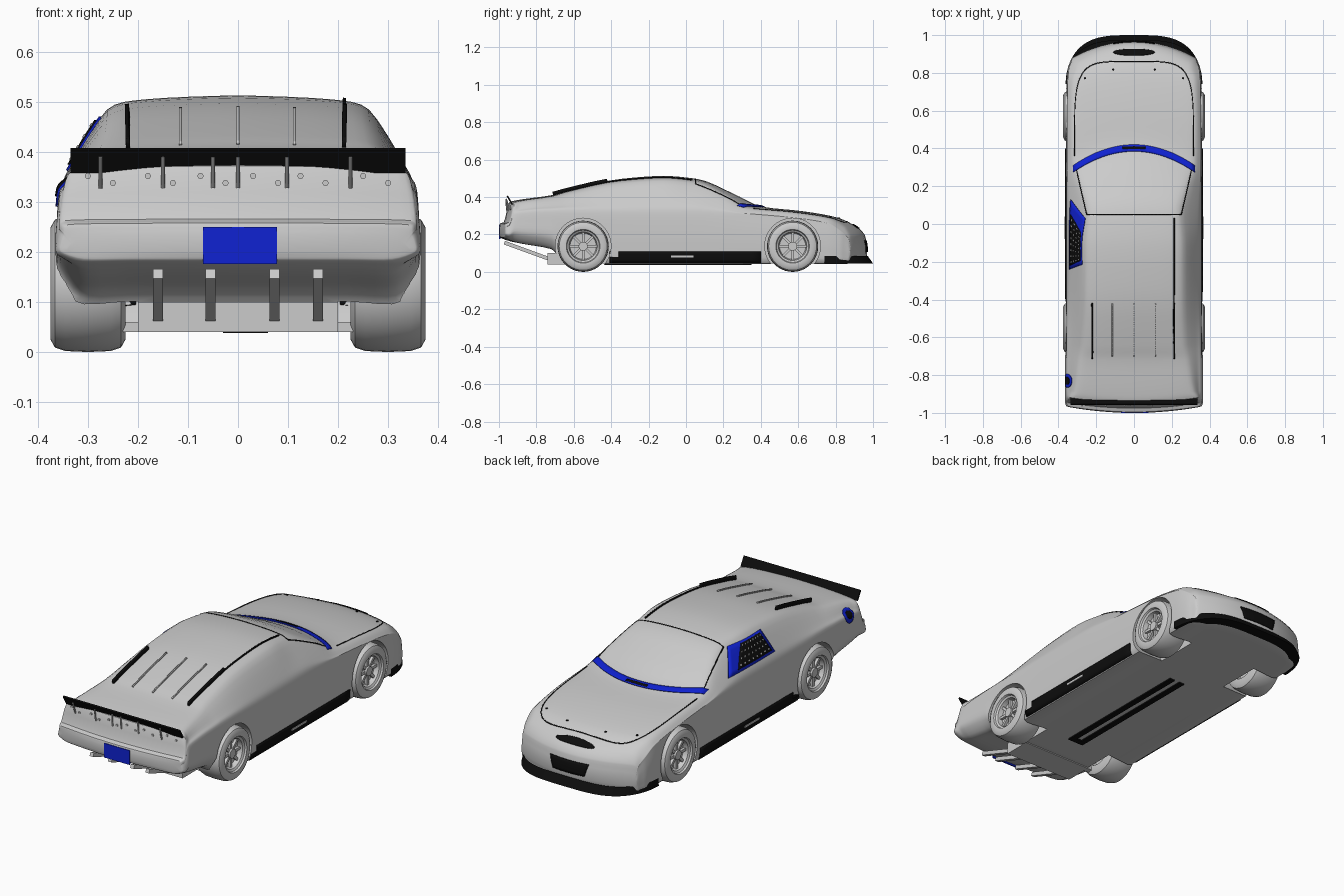
import bpy, bmesh, math
from mathutils import Vector
from mathutils.bvhtree import BVHTree

old = bpy.data.objects.get("Cube")
if old:
    bpy.data.objects.remove(old, do_unlink=True)


def material(name, rgb):
    m = bpy.data.materials.new(name)
    m.use_nodes = True
    m.diffuse_color = (*rgb, 1)
    m.node_tree.nodes["Principled BSDF"].inputs["Base Color"].default_value = (*rgb, 1)
    return m


GREY = material("light grey", (0.6, 0.6, 0.6))
BLACK = material("black", (0.004, 0.004, 0.004))
BLUE = material("blue", (0.005, 0.016, 0.65))


def activate(ob):
    bpy.ops.object.select_all(action='DESELECT')
    ob.select_set(True)
    bpy.context.view_layer.objects.active = ob


def mesh_object(name, verts, faces, mat, fix=True, smooth=True):
    me = bpy.data.meshes.new(name)
    me.from_pydata([tuple(v) for v in verts], [], faces)
    bm = bmesh.new()
    bm.from_mesh(me)
    if fix:
        bmesh.ops.remove_doubles(bm, verts=bm.verts, dist=1e-5)
        bmesh.ops.recalc_face_normals(bm, faces=bm.faces)
    bm.to_mesh(me)
    bm.free()
    me.materials.append(mat)
    ob = bpy.data.objects.new(name, me)
    bpy.context.collection.objects.link(ob)
    if smooth:
        activate(ob)
        bpy.ops.object.shade_smooth_by_angle(angle=math.radians(35))
    return ob


def box(name, mat, centre, size, tilt=0):
    bpy.ops.mesh.primitive_cube_add(size=1, location=centre, rotation=(tilt, 0, 0))
    ob = bpy.context.object
    ob.name, ob.scale = name, size
    ob.data.materials.append(mat)
    return ob


def rod(name, mat, a, b, radius, sides=10):
    a, b = Vector(a), Vector(b)
    bpy.ops.mesh.primitive_cylinder_add(vertices=sides, radius=radius, depth=(b - a).length,
                                        location=(a + b) / 2)
    ob = bpy.context.object
    ob.name = name
    ob.rotation_euler = (b - a).to_track_quat('Z', 'Y').to_euler()
    ob.data.materials.append(mat)
    return ob


def lerp(a, b, t):
    return a + (b - a) * t


# Body stations: y, bow, half width, bottom, shoulder, glass base half width, roof half width, top
STATIONS = [
    (-1.0, -.03, .34, .2, .215, .33, .31, .235),
    (-.995, -.03, .355, .185, .235, .35, .34, .258),
    (-.975, -.03, .362, .175, .245, .358, .345, .266),
    (-.945, -.03, .362, .165, .31, .35, .33, .372),
    (-.9, -.02, .362, .155, .32, .342, .31, .384),
    (-.72, 0, .362, .125, .33, .338, .285, .41),
    (-.64, 0, .362, .045, .33, .336, .27, .433),
    (-.35, 0, .36, .045, .325, .335, .262, .497),
    (-.12, 0, .36, .045, .325, .335, .262, .513),
    (.06, .02, .36, .045, .325, .335, .25, .497),
    (.25, .06, .36, .045, .315, .343, .285, .42),
    (.41, .1, .36, .045, .305, .35, .315, .348),
    (.62, .07, .36, .045, .285, .352, .32, .325),
    (.8, .05, .357, .045, .255, .348, .315, .293),
    (.89, .07, .35, .045, .215, .34, .3, .255),
    (.955, .09, .335, .05, .175, .33, .31, .2),
    (.968, .09, .33, .09, .125, .325, .31, .14),
]


def smooth_stations(rows, steps):
    """Monotone interpolation of every column along the first one."""
    slopes = [[(b - a) / (q[0] - p[0]) for a, b in zip(p, q)] for p, q in zip(rows, rows[1:])]
    tangents = [slopes[0]]
    for s, t in zip(slopes, slopes[1:]):
        tangents.append([2 * a * b / (a + b) if a * b > 0 else 0 for a, b in zip(s, t)])
    tangents.append(slopes[-1])
    out = []
    for i in range(len(rows) - 1):
        h = rows[i + 1][0] - rows[i][0]
        for k in range(steps):
            t = k / steps
            e = t * t * (3 - 2 * t)
            out.append([a + (b - a) * e + h * (m * t * (1 - t) ** 2 - n * t * t * (1 - t))
                        for a, b, m, n in zip(rows[i], rows[i + 1], tangents[i], tangents[i + 1])])
    return out + [list(rows[-1])]


def section(row, steps=4):
    y, bow, w, zb, zs, g, r, zt = row
    up, low = zt - zs, zs - zb
    half = [(0, zb), (.6 * w, zb), ((.96 if y > -.68 else .87) * w, zb), (w, zb + .3 * low),
            (w, zb + .7 * low), (.985 * w, zs), (g, zs + .25 * up), (r, zs + .85 * up),
            (.7 * r, zs + .96 * up), (0, zt)]
    ring = [Vector(p) for p in half + [(-x, z) for x, z in half[-2:0:-1]]]
    n, pts = len(ring), []
    for i in range(n):
        a, b, c, d = (ring[j % n] for j in range(i - 1, i + 3))
        for k in range(steps):
            t = k / steps
            e = t * t * (3 - 2 * t)
            p = b.lerp(c, e) + .38 * ((c - a) * t * (1 - t) ** 2 - (d - b) * t * t * (1 - t))
            pts.append((p.x, y - bow * (p.x / w) ** 2, p.y))
    return pts


# Body shell with curved end caps
rings = [section(row) for row in smooth_stations(STATIONS, 4)]
n = len(rings[0])
h = n // 2
faces = [(j * n + i, j * n + (i + 1) % n, (j + 1) * n + (i + 1) % n, (j + 1) * n + i)
         for j in range(len(rings) - 1) for i in range(n)]
for base in (0, (len(rings) - 1) * n):
    for i in range(h // 2):
        right = [i, i + 1, h - i - 1, h - i]
        faces.append([base + k for k in dict.fromkeys(right)])
        faces.append([base + (n - k) % n for k in dict.fromkeys(right)])
body = mesh_object("body_shell", [p for ring in rings for p in ring], faces, GREY, smooth=False)

# Wheel arches
WHEEL_Y = (-.55, .57)
for y in WHEEL_Y:
    for side in (-1, 1):
        cutter = rod("arch_cutter", GREY, (side * .2, y, .138), (side * .5, y, .138), .149, 40)
        cutter.hide_render = True
        bpy.context.view_layer.update()
        activate(body)
        mod = body.modifiers.new("arch", 'BOOLEAN')
        mod.object, mod.operation, mod.solver = cutter, 'DIFFERENCE', 'EXACT'
        bpy.ops.object.modifier_apply(modifier=mod.name)
        bpy.data.objects.remove(cutter, do_unlink=True)
activate(body)
bpy.ops.object.shade_smooth_by_angle(angle=math.radians(35))
bpy.context.view_layer.update()
tree = BVHTree.FromObject(body, bpy.context.evaluated_depsgraph_get())

DOWN, FROM_REAR, FROM_NOSE = Vector((0, 0, -1)), Vector((0, 1, 0)), Vector((0, -1, 0))


def patch(name, mat, f, d, nu, nv, lift=.004):
    """Thin plate laid on the body: f(u, v) gives a point, cast onto the body along d."""
    verts = []
    for i in range(nu + 1):
        for j in range(nv + 1):
            p = Vector(f(i / nu, j / nv))
            hit, normal, _, _ = tree.ray_cast(p - d * 2, d)
            verts.append(hit + normal * lift if hit else p)
    m = nv + 1
    quads = [(i * m + j, i * m + j + 1, i * m + m + j + 1, i * m + m + j)
             for i in range(nu) for j in range(nv)]
    a, b, c = (verts[k] for k in quads[0][:3])
    if (b - a).cross(c - a).dot(d) > 0:
        quads = [q[::-1] for q in quads]
    ob = mesh_object(name, verts, quads, mat, fix=False)
    solid = ob.modifiers.new("thickness", 'SOLIDIFY')
    solid.thickness, solid.offset = lift, -1
    return ob


def ribbon(name, mat, path, width, lift=.003, steps=24):
    """Strip along path(u) -> (x, y), laid on the body from above."""
    def f(u, v):
        p, q = Vector(path(max(u - .01, 0))), Vector(path(min(u + .01, 1)))
        t = (q - p).normalized()
        c = Vector(path(u)) + Vector((-t.y, t.x)) * (v - .5) * width
        return c.x, c.y, 0
    return patch(name, mat, f, DOWN, steps, 1, lift)


def disc(u, v):
    a, b = 2 * u - 1, 2 * v - 1
    return a * math.sqrt(1 - b * b / 2), b * math.sqrt(1 - a * a / 2)


# Windscreen band, wiper plate, panel seams
patch("windscreen_band", BLUE, lambda u, v: (
    lerp(-.32, .32, u), .42 - .11 * (2 * u - 1) ** 2 - .036 * v, 0), DOWN, 32, 3)
patch("cowl_vent", BLACK, lambda u, v: (lerp(-.06, .06, u), .395 + .015 * v, 0), DOWN, 6, 2, .006)
ribbon("hood_seam", BLACK, lambda u: (
    -.315 * math.copysign(abs(math.cos(math.pi * u)) ** .4, math.cos(math.pi * u)),
    .36 + .5 * math.sin(math.pi * u) ** .4), .004, .002, 64)
ribbon("windscreen_top_seam", BLACK, lambda u: (lerp(-.25, .25, u), .05), .004, .002)
for side in (-1, 1):
    ribbon("pillar_seam", BLACK, lambda u: (side * lerp(.25, .31, u), lerp(.05, .31, u)), .004, .002)

# Roof rails, rear glass fins and ribs
for x in (-.22, .212):
    ribbon("rear_fin", BLACK, lambda u: (x, lerp(-.42, -.71, u)), .008, .02)
ribbon("roof_rail", BLACK, lambda u: (.212, lerp(.03, -.42, u)), .006, .006)
for x in (-.115, 0, .113):
    ribbon("glass_rib", GREY, lambda u: (x, lerp(-.42, -.7, u)), .006, .006)

# Side window with net, on one side only
INWARD = Vector((1, 0, 0))


def window(u, v, front, rear, low, high):
    return (0, lerp(lerp(front, rear, u), lerp(front - .1, rear + .025, u), v), lerp(low, high, v))


patch("window_frame", BLUE, lambda u, v: window(u, v, .13, -.24, .362, .468), INWARD, 12, 6)
patch("window_net", BLACK, lambda u, v: window(u, v, .05, -.22, .372, .46), INWARD, 12, 6, .007)
for i in range(8):
    for j in range(4):
        patch("net_hole", GREY, lambda u, v: window(
            (i + .4 + .3 * u) / 8, (j + .4 + .3 * v) / 4, .05, -.22, .372, .46), INWARD, 1, 1, .009)

# Fuel filler
for name, mat, radius, lift in (("filler_plate", BLUE, .036, .004), ("filler_cap", BLACK, .02, .007)):
    patch(name, mat, lambda u, v: (-.36 + radius * .7 * disc(u, v)[1], -.83 + radius * disc(u, v)[0],
                                   .34 + radius * .7 * disc(u, v)[1]),
          Vector((1, 0, -1)).normalized(), 8, 8, lift)

# Nose openings
patch("upper_grille", BLACK, lambda u, v: (
    .11 * disc(u, v)[0], .908 + .017 * disc(u, v)[1], 0), DOWN, 12, 6)
patch("lower_grille", BLACK, lambda u, v: (
    lerp(-.1, .1, u) * lerp(.9, 1.1, v), 0, lerp(.105, .168, v)), FROM_NOSE, 12, 5)

# Front splitter
SPLIT = 40
outline = []
for z, nose, w in ((.085, .972, .36), (.045, 1.0, .362), (.045, .94, .32)):
    for k in range(SPLIT + 1):
        a = math.pi * (k / SPLIT - .5)
        outline.append((math.copysign(w * abs(math.sin(a)) ** .57, a),
                        .74 + (nose - .74) * math.cos(a), z))
mesh_object("front_splitter", outline, [
    (r + k, r + k + 1, r + k + SPLIT + 2, r + k + SPLIT + 1)
    for r in (0, SPLIT + 1) for k in range(SPLIT)], BLACK)

# Side skirts and exhaust
for side in (-1, 1):
    patch("side_skirt", BLACK, lambda u, v: (0, lerp(-.41, .4, u), lerp(.05, .11, v)),
          Vector((-side, 0, 0)), 16, 4, .005)
    box("exhaust_outlet", GREY, (side * .364, -.02, .083), (.008, .12, .01))

# Rear spoiler with braces and fasteners
box("rear_spoiler", BLACK, (0, -.942, .383), (.67, .008, .054), math.radians(30))
for x in (-.275, -.15, -.05, 0, .098, .225):
    foot = tree.ray_cast(Vector((x, -2, .328)), FROM_REAR)[0]
    rod("spoiler_brace", GREY, foot, (x, -.962, .39), .004)
for x in (-.3, -.18, -.075, .03, .125, .25):
    for dx, z in ((0, .352), (.05, .338)):
        spot = tree.ray_cast(Vector((x + dx, -2, z)), FROM_REAR)[0]
        rod("fastener", GREY, spot, spot - FROM_REAR * .006, .006)
for x in (-.26, -.11, .11, .26):
    spot = tree.ray_cast(Vector((x, .85 - .3 * abs(x), 1)), DOWN)[0]
    rod("hood_pin", BLACK, spot, spot - DOWN * .004, .006)
box("rear_plate", BLUE, (.004, -.996, .213), (.148, .008, .074))

# Underside
box("fuel_cell", GREY, (0, -.67, .07), (.4, .14, .06))
box("rear_crossbar", GREY, (0, -.61, .05), (.46, .03, .02))
for x in (-.16, -.055, .073, .16):
    box("rear_strut", GREY, (x, -.83, .105), (.02, .3, .02), math.radians(-20))
for x in (-.015, .045):
    box("floor_rail", BLACK, (x, -.04, .042), (.03, .78, .008))
box("floor_rail_end", BLACK, (.015, -.42, .042), (.09, .03, .008))

# Wheels: turned tyre and rim, hub and spokes
PROFILE = [(-.04, 0), (-.04, .07), (-.075, .082), (-.075, .112), (-.066, .128), (-.045, .135),
           (0, .137), (.045, .135), (.066, .128), (.075, .112), (.073, .09), (.064, .086),
           (.058, .076), (.034, .07), (.03, 0)]
SIDES = 40
ring_pts = [(x, r * math.cos(a), r * math.sin(a)) for x, r in PROFILE
            for a in (2 * math.pi * k / SIDES for k in range(SIDES))]
ring_faces = [(j * SIDES + k, j * SIDES + (k + 1) % SIDES, (j + 1) * SIDES + (k + 1) % SIDES,
               (j + 1) * SIDES + k) for j in range(len(PROFILE) - 1) for k in range(SIDES)]
for y, end in zip(WHEEL_Y, ("rear", "front")):
    for side, hand in ((1, "left"), (-1, "right")):
        wheel = mesh_object(f"{end}_{hand}_wheel", ring_pts, ring_faces, GREY)
        wheel.location = (side * .3, y, .137)
        wheel.rotation_euler.z = 0 if side > 0 else math.pi
        rod("hub", GREY, (side * .32, y, .137), (side * .356, y, .137), .024, 20)
        for k in range(8):
            a = math.pi * k / 4
            spoke = box("spoke", GREY, (side * .339, y + .05 * math.cos(a), .137 + .05 * math.sin(a)),
                        (.016, .058, .014), a)
